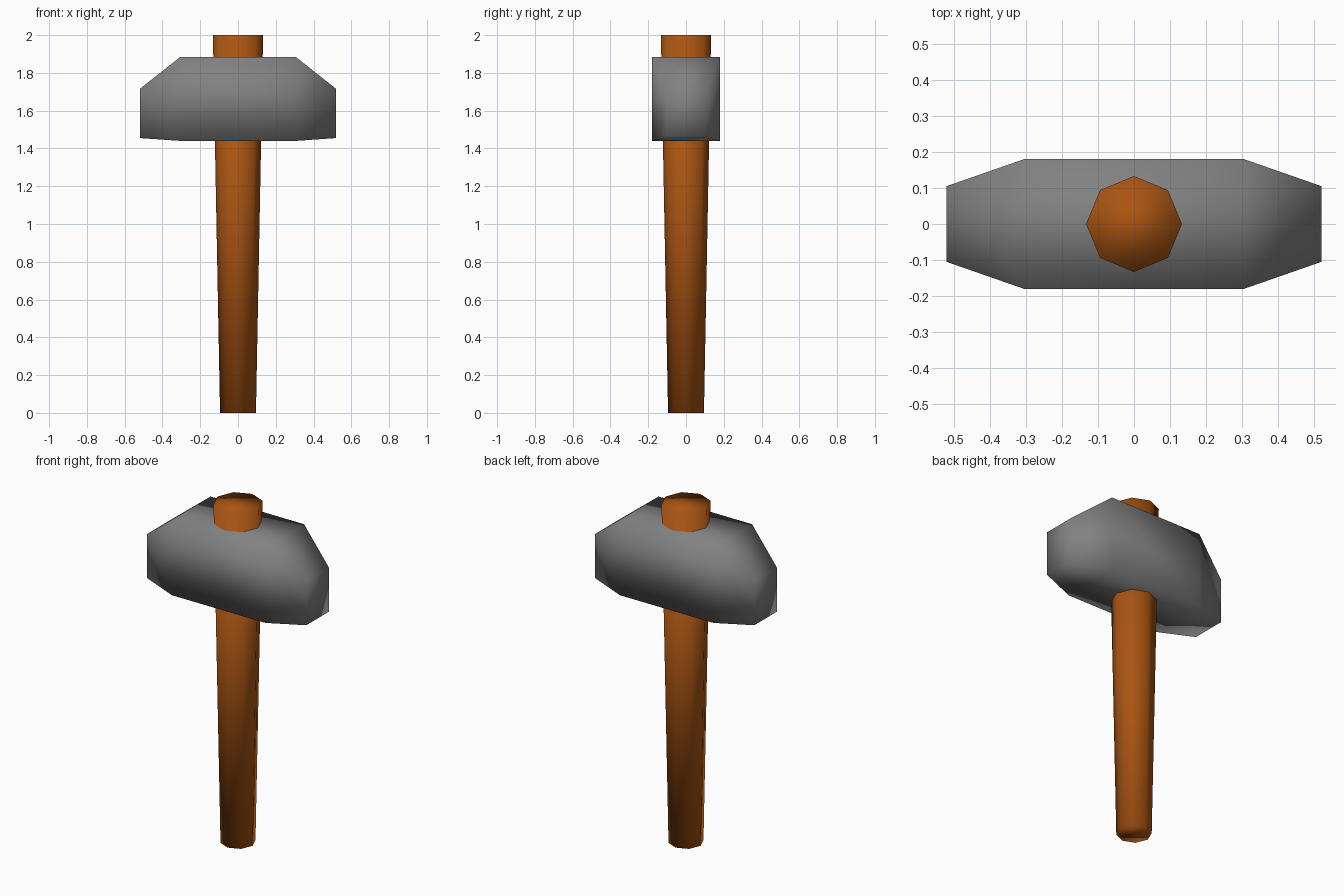
import bpy
import bmesh

default = bpy.data.objects.get("Cube")
if default:
    bpy.data.objects.remove(default, do_unlink=True)


def make_material(name, rgb):
    mat = bpy.data.materials.new(name)
    mat.use_nodes = True
    color = (*rgb, 1.0)
    mat.diffuse_color = color
    mat.node_tree.nodes["Principled BSDF"].inputs["Base Color"].default_value = color
    return mat


def finish(name, bm, mat):
    """Turn a bmesh into a fully smooth-shaded object."""
    bmesh.ops.recalc_face_normals(bm, faces=bm.faces)
    for face in bm.faces:
        face.smooth = True
    mesh = bpy.data.meshes.new(name)
    bm.to_mesh(mesh)
    bm.free()
    mesh.materials.append(mat)
    obj = bpy.data.objects.new(name, mesh)
    bpy.context.collection.objects.link(obj)
    return obj


wood = make_material("brown wood", (0.40, 0.09, 0.006))
iron = make_material("grey iron", (0.22, 0.22, 0.22))

# Tapered eight-sided handle, thicker at the top
bm = bmesh.new()
bmesh.ops.create_cone(bm, cap_ends=True, segments=8,
                      radius1=0.095, radius2=0.133, depth=2.0)
bmesh.ops.translate(bm, verts=bm.verts, vec=(0, 0, 1.0))
finish("handle", bm, wood)

# Head: rectangular sections (x, half width, bottom, top) bridged end to end
sections = [(-0.52, 0.105, 1.455, 1.715), (-0.305, 0.18, 1.44, 1.885),
            (0.305, 0.18, 1.44, 1.885), (0.52, 0.105, 1.455, 1.715)]
bm = bmesh.new()
rings = [[bm.verts.new((x, y, z)) for y, z in
          ((-w, low), (w, low), (w, high), (-w, high))]
         for x, w, low, high in sections]
for a, b in zip(rings, rings[1:]):
    for i in range(4):
        j = (i + 1) % 4
        bm.faces.new((a[i], a[j], b[j], b[i]))
bm.faces.new(rings[0])
bm.faces.new(rings[-1])
finish("hammer_head", bm, iron)
